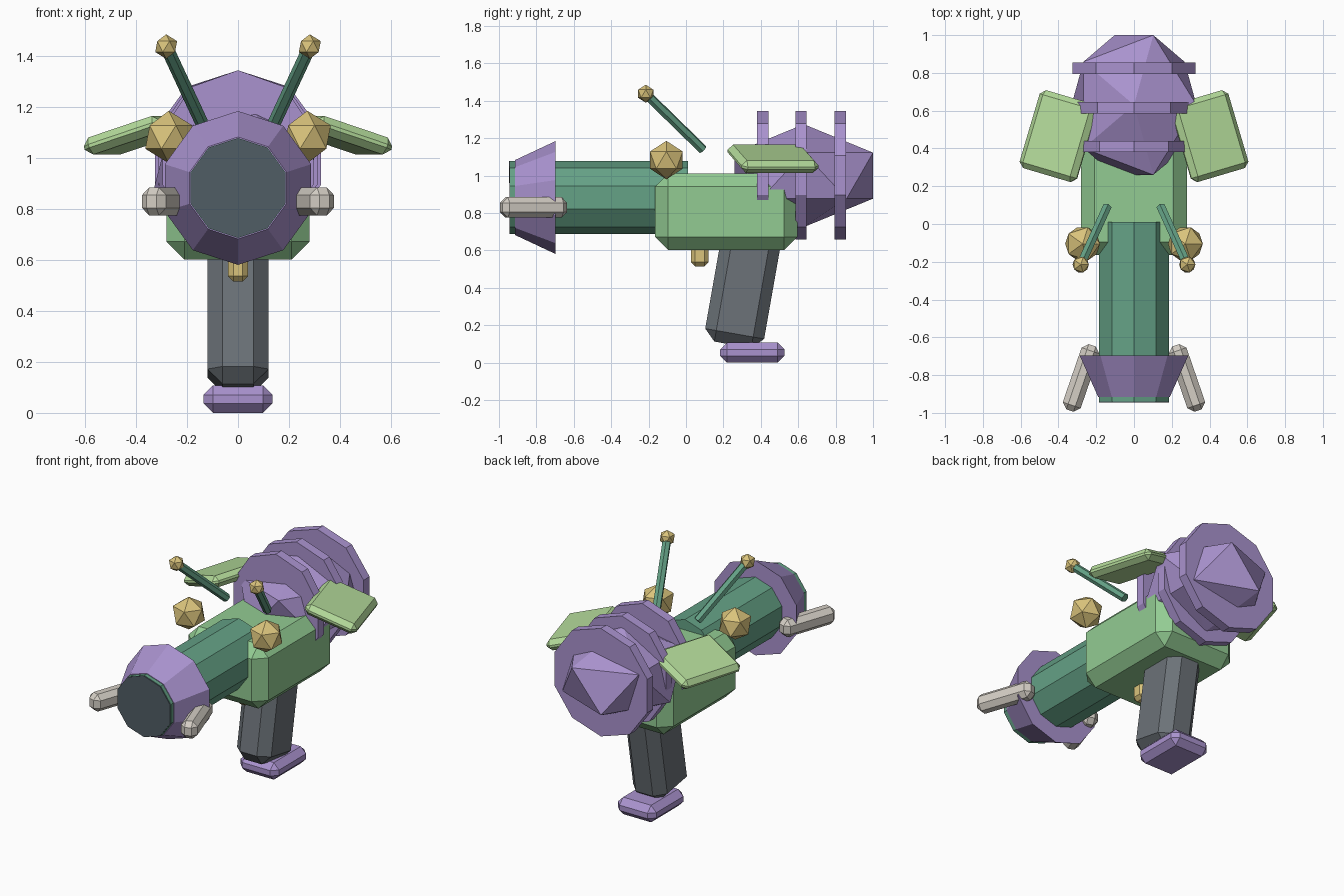
import bpy, bmesh
from math import radians, pi
from mathutils import Vector, Matrix, Euler

if "Cube" in bpy.data.objects:
    bpy.data.objects.remove(bpy.data.objects["Cube"])


def mat(name, rgb):
    m = bpy.data.materials.new(name)
    m.diffuse_color = (*rgb, 1)
    m.use_nodes = True
    m.node_tree.nodes["Principled BSDF"].inputs["Base Color"].default_value = m.diffuse_color
    return m


PURPLE = mat("purple", (0.40, 0.29, 0.62))
GREEN = mat("green", (0.29, 0.60, 0.29))
LEAF = mat("leaf", (0.45, 0.70, 0.32))
TEAL = mat("teal", (0.13, 0.36, 0.24))
GOLD = mat("gold", (0.70, 0.55, 0.20))
SLATE = mat("slate", (0.15, 0.17, 0.19))
DARK = mat("dark_bore", (0.08, 0.11, 0.13))
BONE = mat("bone", (0.66, 0.62, 0.56))


def finish(name, bm, material, loc, rot=(0, 0, 0)):
    mesh = bpy.data.meshes.new(name)
    bm.to_mesh(mesh)
    bm.free()
    mesh.materials.append(material)
    ob = bpy.data.objects.new(name, mesh)
    ob.location, ob.rotation_euler = loc, rot
    bpy.context.collection.objects.link(ob)
    return ob


def box(name, size, bevel, material, loc, rot=(0, 0, 0)):
    bm = bmesh.new()
    bmesh.ops.create_cube(bm, size=1, matrix=Matrix.Diagonal((*size, 1)))
    bmesh.ops.bevel(bm, geom=bm.edges[:], offset=bevel, segments=1,
                    affect='EDGES', clamp_overlap=True)
    return finish(name, bm, material, loc, rot)


def tube(name, sides, r_a, r_b, a, b, material, wide=1.0):
    """Prism or cone frustum from point a to point b."""
    a, b = Vector(a), Vector(b)
    d = b - a
    bm = bmesh.new()
    bmesh.ops.create_cone(bm, cap_ends=True, segments=sides, radius1=r_a,
                          radius2=r_b, depth=d.length)
    bmesh.ops.scale(bm, vec=(wide, 1, 1), verts=bm.verts)
    rot = d.to_track_quat('Z', 'Y').to_euler()
    return finish(name, bm, material, (a + b) / 2, rot)


def gem(name, radii, material, loc):
    bm = bmesh.new()
    bmesh.ops.create_icosphere(bm, subdivisions=1, radius=1,
                               matrix=Matrix.Diagonal((*radii, 1)))
    return finish(name, bm, material, loc)


# Barrel and flared muzzle
BZ = 0.883
tube("barrel", 10, 0.196, 0.196, (0, 0.01, BZ), (0, -0.94, BZ), TEAL)
tube("muzzle_flare", 10, 0.302, 0.2, (0, -0.697, BZ), (0, -0.915, BZ), PURPLE)
tube("muzzle_bore", 10, 0.194, 0.194, (0, -0.935, BZ), (0, -0.945, BZ), DARK)

# Body, grip, foot and trigger
box("body", (0.56, 0.76, 0.41), 0.07, GREEN, (0, 0.215, 0.807))
box("grip", (0.24, 0.32, 0.75), 0.06, SLATE, (0, 0.315, 0.465), (radians(-10), 0, 0))
box("grip_foot", (0.27, 0.345, 0.108), 0.037, PURPLE, (0, 0.355, 0.054))
box("trigger", (0.08, 0.095, 0.22), 0.022, GOLD, (0, 0.073, 0.625))

# Rear faceted tank with three ribs
gem("rear_tank", (0.37, 0.435, 0.275), PURPLE, (0, 0.63, 1.0))
for i, (y, wide) in enumerate(((0.41, 0.91), (0.615, 0.955), (0.825, 1.0))):
    tube(f"tank_rib_{i + 1}", 10, 0.343, 0.343, (0, y - 0.03, 1.002),
         (0, y + 0.03, 1.002), PURPLE, wide)

# Paired parts on both sides
for s, side in ((-1, "left"), (1, "right")):
    box(f"wing_{side}", (0.33, 0.43, 0.07), 0.028, LEAF, (0.40 * s, 0.465, 1.09),
        (0, radians(18 * s), radians(16.5 * s)))
    box(f"muzzle_prong_{side}", (0.10, 0.365, 0.11), 0.03, BONE,
        (0.28 * s, -0.815, 0.83), (0, 0, radians(19 * s)))
    gem(f"eye_{side}", (0.103,) * 3, GOLD, (0.272 * s, -0.105, 1.083))
    tip = (0.282 * s, -0.215, 1.438)
    tube(f"antenna_{side}", 6, 0.026, 0.026, (0.143 * s, 0.09, 1.14), tip, TEAL)
    gem(f"antenna_tip_{side}", (0.048,) * 3, GOLD, tip)
